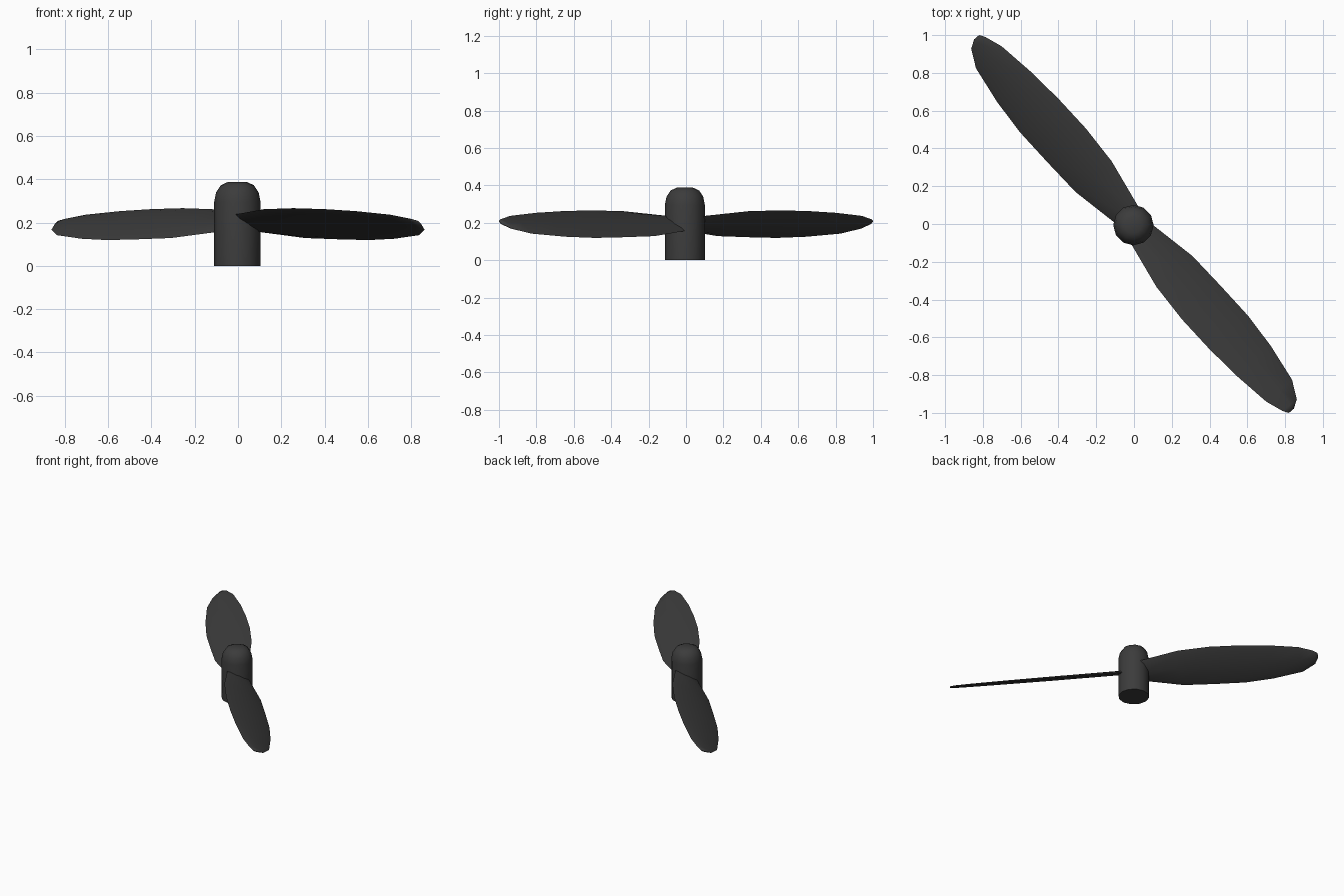
import bpy, bmesh
from math import pi, cos, sin
from mathutils import Vector

if "Cube" in bpy.data.objects:
    bpy.data.objects.remove(bpy.data.objects["Cube"])

mat = bpy.data.materials.new("dark_grey")
mat.diffuse_color = (0.045, 0.045, 0.045, 1)
mat.use_nodes = True
mat.node_tree.nodes["Principled BSDF"].inputs["Base Color"].default_value = mat.diffuse_color


def loft(name, rings, angle):
    """Skin a list of closed rings, cap both ends."""
    bm = bmesh.new()
    loops = [[bm.verts.new(p) for p in ring] for ring in rings]
    n = len(loops[0])
    for a, b in zip(loops, loops[1:]):
        for i in range(n):
            j = (i + 1) % n
            bm.faces.new((a[i], a[j], b[j], b[i]))
    bm.faces.new(loops[0])
    bm.faces.new(loops[-1])
    bmesh.ops.recalc_face_normals(bm, faces=bm.faces)
    mesh = bpy.data.meshes.new(name)
    bm.to_mesh(mesh)
    bm.free()
    obj = bpy.data.objects.new(name, mesh)
    bpy.context.collection.objects.link(obj)
    mesh.materials.append(mat)
    mesh.shade_smooth()
    mesh.set_sharp_from_angle(angle=angle)
    return obj


# Hub: round-nosed cylinder, flat base
SIDES = 12
profile = [(0.107, 0), (0.107, 0.295), (0.098, 0.34), (0.076, 0.373), (0.043, 0.388)]
loft("hub", [[(-0.003 + r * cos(2 * pi * i / SIDES), -0.006 + r * sin(2 * pi * i / SIDES), z)
              for i in range(SIDES)] for r, z in profile], 1.0)

# Blades: thin lens section at constant pitch; (radius, rear edge, front edge, half thickness)
stations = [(0.0, -0.065, 0.06, 0.015), (0.07, -0.08, 0.073, 0.015),
            (0.33, -0.126, 0.125, 0.015), (0.55, -0.135, 0.136, 0.015),
            (0.76, -0.127, 0.143, 0.014), (0.96, -0.11, 0.131, 0.013),
            (1.17, -0.079, 0.1, 0.011), (1.265, -0.045, 0.052, 0.009),
            (1.293, -0.027, 0.008, 0.006)]
section = [(0, 0), (0.12, 0.6), (0.5, 1), (0.88, 0.6), (1, 0),
           (0.88, -0.6), (0.5, -1), (0.12, -0.6)]
SLOPE = -0.53


def blade_ring(r, lo, hi, t, sign):
    along, across = Vector((0.65, -0.76, 0)), Vector((0.76, 0.65, 0))
    ring = []
    for s, h in section:
        w = lo + (hi - lo) * s
        p = along * r + across * (w + 0.47 * t * h)
        ring.append((sign * p.x, sign * p.y, 0.195 + SLOPE * w + 0.88 * t * h))
    return ring


for name, sign in (("front_blade", 1), ("back_blade", -1)):
    loft(name, [blade_ring(*st, sign) for st in stations], 1.4)
